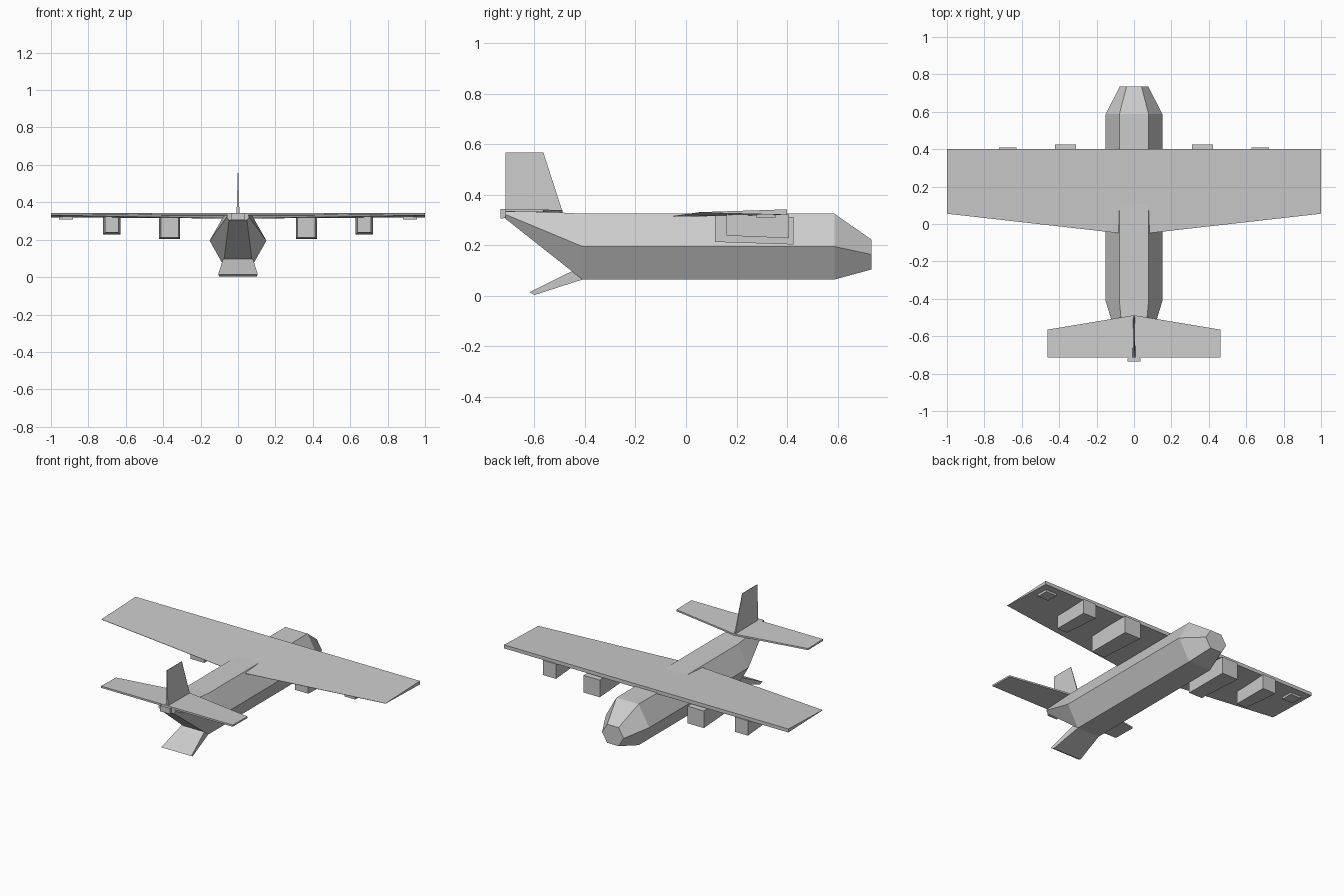
import bpy
import bmesh

cube = bpy.data.objects.get("Cube")
if cube:
    bpy.data.objects.remove(cube)

grey = bpy.data.materials.new("light_grey")
grey.use_nodes = True
grey.diffuse_color = (0.6, 0.6, 0.6, 1)
grey.node_tree.nodes["Principled BSDF"].inputs["Base Color"].default_value = (0.6, 0.6, 0.6, 1)


def loft(name, sections):
    """Skin matching closed sections and cap both ends."""
    bm = bmesh.new()
    rings = [[bm.verts.new(p) for p in s] for s in sections]
    for a, b in zip(rings, rings[1:]):
        for i in range(len(a)):
            j = (i + 1) % len(a)
            bm.faces.new((a[i], a[j], b[j], b[i]))
    bm.faces.new(rings[0])
    bm.faces.new(rings[-1])
    bmesh.ops.remove_doubles(bm, verts=bm.verts, dist=0.0001)
    bmesh.ops.recalc_face_normals(bm, faces=bm.faces)
    mesh = bpy.data.meshes.new(name)
    bm.to_mesh(mesh)
    bm.free()
    mesh.materials.append(grey)
    obj = bpy.data.objects.new(name, mesh)
    bpy.context.collection.objects.link(obj)
    return obj


def hexagon(y, top, mid, bottom, z_top, z_mid, z_low):
    return [(-top, y, z_top), (top, y, z_top), (mid, y, z_mid),
            (bottom, y, z_low), (-bottom, y, z_low), (-mid, y, z_mid)]


def rect(y, x0, x1, z0, z1):
    return [(x0, y, z0), (x1, y, z0), (x1, y, z1), (x0, y, z1)]


def airfoil(x, lead, trail, low, high, trail_low, trail_high):
    return [(x, lead, low), (x, lead, high), (x, trail, trail_high), (x, trail, trail_low)]


# Six-sided body with upswept tail and tapered nose
loft("fuselage", [
    hexagon(-0.715, 0.05, 0.06, 0.048, 0.34, 0.322, 0.305),
    hexagon(-0.41, 0.078, 0.152, 0.078, 0.325, 0.195, 0.064),
    hexagon(0.587, 0.078, 0.152, 0.078, 0.325, 0.195, 0.064),
    hexagon(0.735, 0.04, 0.076, 0.04, 0.222, 0.163, 0.104)])

# Lowered cargo ramp
loft("cargo_ramp", [
    [(-0.078, -0.41, 0.064), (0.078, -0.41, 0.064),
     (0.08, -0.452, 0.097), (-0.08, -0.452, 0.097)],
    [(-0.1, -0.6, 0.003), (0.1, -0.6, 0.003),
     (0.106, -0.62, 0.014), (-0.106, -0.62, 0.014)]])

# Tail fairing and fin
loft("tail_fairing", [rect(-0.735, -0.035, 0.035, 0.306, 0.343),
                      rect(-0.5, -0.012, 0.012, 0.32, 0.338)])
loft("tail_fin", [
    [(-0.008, -0.715, 0.33), (0.008, -0.715, 0.33), (0.004, -0.488, 0.33), (-0.004, -0.488, 0.33)],
    [(-0.001, -0.715, 0.568), (0.001, -0.715, 0.568),
     (0.001, -0.565, 0.568), (-0.001, -0.565, 0.568)]])

# Wing and tailplane, each side skinned out from the centre
for side, s in (("left", 1), ("right", -1)):
    loft(side + "_wing", [airfoil(0, 0.4, -0.058, 0.318, 0.342, 0.313, 0.315),
                          airfoil(s, 0.4, 0.055, 0.32, 0.342, 0.329, 0.331)])
    loft(side + "_tailplane", [airfoil(0, -0.488, -0.715, 0.329, 0.339, 0.332, 0.344),
                               airfoil(s * 0.463, -0.565, -0.715, 0.331, 0.341, 0.333, 0.344)])

    # Engine boxes and the small pod near the tip
    for name, x, w, y0, y1, z0 in (("inner_engine", 0.366, 0.057, 0.115, 0.425, 0.203),
                                   ("outer_engine", 0.675, 0.046, 0.16, 0.408, 0.228)):
        x *= s
        loft(side + "_" + name, [
            rect(y0, x - w + 0.01, x + w - 0.01, z0 + 0.01, 0.324),
            rect(y1, x - w, x + w, z0, 0.312 if y1 > 0.41 else 0.322)])
    loft(side + "_tip_pod", [rect(0.28, s * 0.92 - 0.038, s * 0.92 + 0.038, 0.307, 0.328),
                             rect(0.355, s * 0.92 - 0.038, s * 0.92 + 0.038, 0.307, 0.328)])
